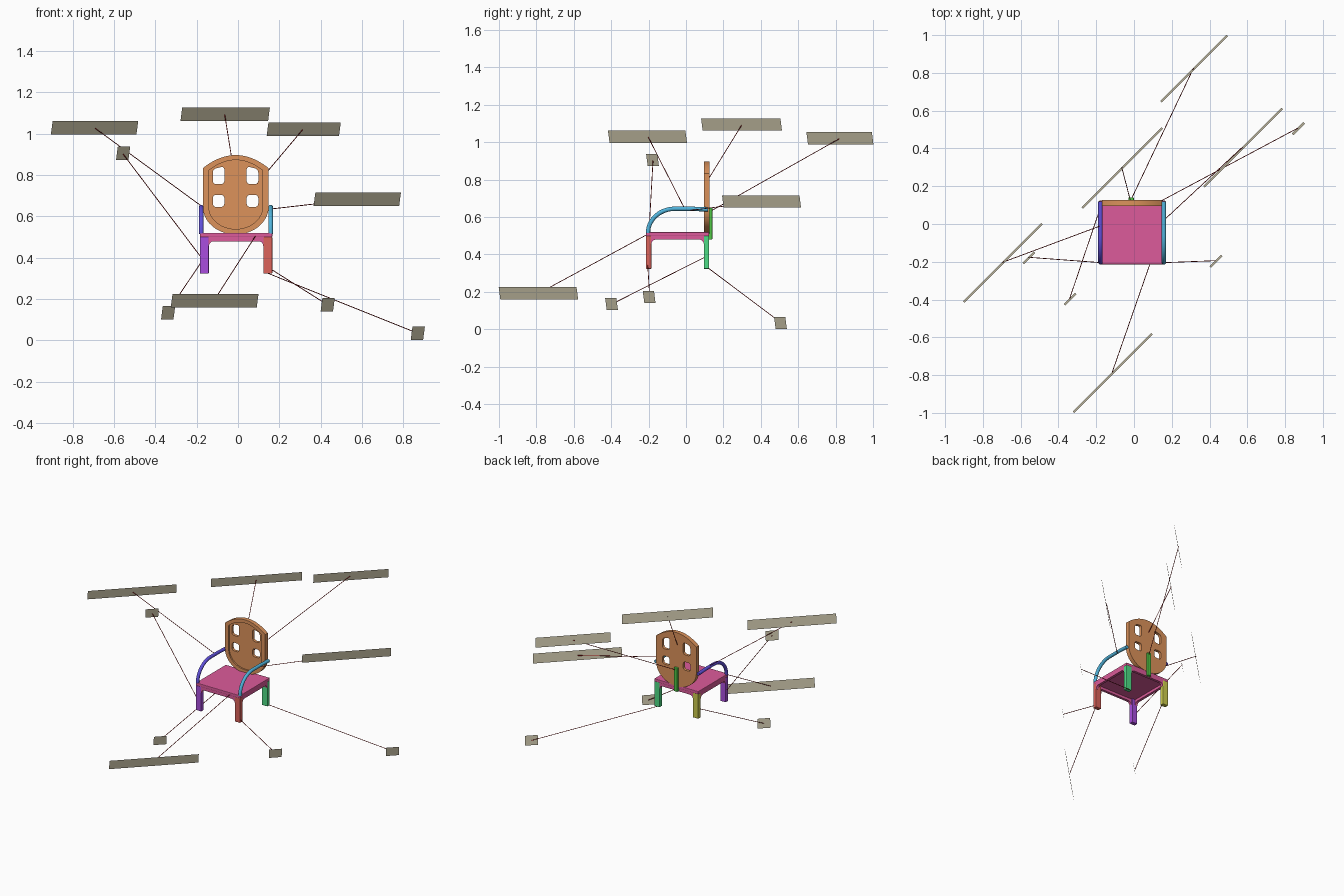
import bpy, bmesh
from math import sin, cos, pi, sqrt
from mathutils import Vector, Matrix

if "Cube" in bpy.data.objects:
    bpy.data.objects.remove(bpy.data.objects["Cube"])

CX = -0.009  # chair centre in x


def paint(ob, name, rgb):
    m = bpy.data.materials.get(name) or bpy.data.materials.new(name)
    m.diffuse_color = (*[c ** 2.2 for c in rgb], 1)
    m.use_nodes = True
    m.node_tree.nodes["Principled BSDF"].inputs["Base Color"].default_value = m.diffuse_color
    ob.data.materials.append(m)
    return ob


def mesh_object(name, bm, mat, rgb):
    me = bpy.data.meshes.new(name)
    bm.to_mesh(me)
    bm.free()
    ob = bpy.data.objects.new(name, me)
    bpy.context.collection.objects.link(ob)
    return paint(ob, mat, rgb)


def add_box(bm, lo, hi, bevel=0.0):
    lo, hi = Vector(lo), Vector(hi)
    mat = Matrix.Translation((lo + hi) / 2) @ Matrix.Diagonal((*(hi - lo), 1))
    vs = bmesh.ops.create_cube(bm, size=1, matrix=mat)["verts"]
    if bevel:
        es = list({e for v in vs for e in v.link_edges})
        bmesh.ops.bevel(bm, geom=es, offset=bevel, segments=2, profile=0.5, affect='EDGES')


def add_prism(bm, pts, depth):
    """Extrude a closed outline of 3D points along a depth vector."""
    f = bm.faces.new([bm.verts.new(p) for p in pts])
    ex = bmesh.ops.extrude_face_region(bm, geom=[f], use_keep_orig=True)["geom"]
    bmesh.ops.translate(bm, vec=depth, verts=[g for g in ex if isinstance(g, bmesh.types.BMVert)])


def curve_to_mesh(name, cu, matrix, mat, rgb):
    tmp = bpy.data.objects.new(name + "_curve", cu)
    bpy.context.collection.objects.link(tmp)
    bpy.context.view_layer.update()
    me = bpy.data.meshes.new_from_object(tmp.evaluated_get(bpy.context.evaluated_depsgraph_get()))
    bpy.data.objects.remove(tmp)
    me.transform(matrix)
    me.materials.clear()
    ob = bpy.data.objects.new(name, me)
    bpy.context.collection.objects.link(ob)
    return paint(ob, mat, rgb)


def smooth(ob):
    bpy.ops.object.select_all(action='DESELECT')
    ob.select_set(True)
    bpy.context.view_layer.objects.active = ob
    bpy.ops.object.shade_smooth_by_angle(angle=0.8)


def flat_panel(name, loops, y0, y1, rgb):
    """Filled outline with holes in the x-z plane, from y0 to y1."""
    cu = bpy.data.curves.new(name, 'CURVE')
    cu.dimensions, cu.fill_mode = '2D', 'BOTH'
    cu.extrude = (y1 - y0) / 2
    for loop in loops:
        sp = cu.splines.new('POLY')
        sp.points.add(len(loop) - 1)
        for p, (x, z) in zip(sp.points, loop):
            p.co = (x, z, 0, 1)
        sp.use_cyclic_u = True
    mat = Matrix.Translation((0, (y0 + y1) / 2, 0)) @ Matrix.Rotation(pi / 2, 4, 'X')
    smooth(curve_to_mesh(name, cu, mat, "back_orange", rgb))


# Seat: slab with four aprons that curve down into the legs
PINK = (0.86, 0.36, 0.60)
X0, X1, Y0, Y1 = -0.184, 0.166, -0.214, 0.124
LW, LD = 0.043, 0.029
bm = bmesh.new()
add_box(bm, (X0, Y0, 0.498), (X1, Y1, 0.519), 0.004)


def apron(a0, a1, leg):
    r = 0.022
    left = [(a0 + leg + r - r * cos(t), 0.457 + r * sin(t)) for t in [i * pi / 10 for i in range(6)]]
    right = [(a0 + a1 - a, z) for a, z in reversed(left)]
    return [(a0, 0.51), (a0, 0.457)] + left + right + [(a1, 0.457), (a1, 0.51)]


for y in (Y0 + 0.001, Y1 - 0.019):
    add_prism(bm, [(x, y, z) for x, z in apron(X0 + 0.001, X1 - 0.001, LW)], (0, 0.018, 0))
for x in (X0 + 0.001, X1 - 0.019):
    add_prism(bm, [(x, y, z) for y, z in apron(Y0 + 0.001, Y1 - 0.001, LD)], (0.018, 0, 0))
bmesh.ops.recalc_face_normals(bm, faces=bm.faces)
mesh_object("seat", bm, "seat_pink", PINK)

# Legs
for name, x, y, rgb in [("front_left_leg", X0, Y0, (0.66, 0.31, 0.87)),
                        ("front_right_leg", X1 - LW, Y0, (0.86, 0.39, 0.36)),
                        ("back_left_leg", X0, Y1 - LD, (0.80, 0.80, 0.31)),
                        ("back_right_leg", X1 - LW, Y1 - LD, (0.31, 0.86, 0.52))]:
    bm = bmesh.new()
    add_box(bm, (x, y, 0.323), (x + LW, y + LD, 0.50), 0.003)
    mesh_object(name, bm, name + "_colour", rgb)

# Back: slab with four rounded windows and a raised rim on its front
ORANGE = (0.86, 0.57, 0.36)


def back_outline(hw, z_side, z_top, z_low, z_bottom, n=24):
    us = [-1 + 2 * i / n for i in range(n + 1)]
    top = [(CX - 0.002 + hw * u, z_side + (z_top - z_side) * (1 - u * u)) for u in us]
    ts = [pi * i / n for i in range(n + 1)]
    low = [(CX - 0.002 + hw * cos(t), z_low - (z_low - z_bottom) * sin(t)) for t in ts]
    return top + low


def window(x0, x1, z0, z1, slope, r=0.016):
    pts = []
    for cx, cz, a in [(x0 + r, z0 + r, pi), (x1 - r, z0 + r, 1.5 * pi), (x1 - r, z1 - r, 0), (x0 + r, z1 - r, pi / 2)]:
        for i in range(5):
            x, z = cx + r * cos(a + i * pi / 8), cz + r * sin(a + i * pi / 8)
            pts.append((x, z + (slope * (x - (x0 + x1) / 2) if cz > (z0 + z1) / 2 else 0)))
    return pts


outer = back_outline(0.159, 0.833, 0.896, 0.645, 0.512)
inner = back_outline(0.130, 0.822, 0.872, 0.645, 0.538)
windows = []
for s in (-1, 1):
    a, b = sorted((CX - 0.003 + s * 0.054, CX - 0.003 + s * 0.110))
    windows += [window(a, b, 0.755, 0.835, -0.25 * s), window(a, b, 0.645, 0.704, 0)]
flat_panel("back_rim", [outer, inner], 0.096, 0.106, ORANGE)
flat_panel("back_panel", [outer] + windows, 0.106, 0.126, ORANGE)

# Connector strip between back and seat
bm = bmesh.new()
add_box(bm, (-0.029, 0.118, 0.480), (-0.001, 0.141, 0.65), 0.003)
mesh_object("back_connector", bm, "connector_green", (0.32, 0.78, 0.28))

# Arms: bent bars rising from the seat front and running to the back
for name, x, rgb in [("left_arm", -0.178, (0.38, 0.32, 0.86)), ("right_arm", 0.158, (0.32, 0.70, 0.86))]:
    cu = bpy.data.curves.new(name, 'CURVE')
    cu.dimensions = '3D'
    cu.bevel_depth, cu.bevel_resolution, cu.use_fill_caps = 0.0115, 6, True
    path = [(-0.06 - 0.143 * cos(t), 0.515 + 0.129 * sin(t)) for t in [i * pi / 28 for i in range(15)]]
    path += [(0.03, 0.644), (0.118, 0.640)]
    sp = cu.splines.new('POLY')
    sp.points.add(len(path) - 1)
    for p, (y, z) in zip(sp.points, path):
        p.co = (x, y, z, 1)
    smooth(curve_to_mesh(name, cu, Matrix(), name + "_colour", rgb))

# Blank tag plates with thin leader lines: centre, half width in x, target
tags = {
    "left_arm": ((-0.694, -0.206, 1.029), 0.207, (-0.178, -0.01, 0.65)),
    "back": ((-0.062, 0.297, 1.094), 0.212, (-0.016, 0.112, 0.79)),
    "connector": ((0.318, 0.823, 1.021), 0.175, (-0.015, 0.13, 0.63)),
    "right_arm": ((0.577, 0.404, 0.682), 0.207, (0.158, 0.02, 0.635)),
    "seat": ((-0.113, -0.789, 0.192), 0.208, (0.085, -0.21, 0.505)),
    "front_left_leg": ((-0.556, -0.179, 0.904), 0.030, (-0.17, -0.205, 0.39)),
    "back_left_leg": ((-0.338, -0.398, 0.134), 0.030, (-0.17, 0.11, 0.39)),
    "front_right_leg": ((0.434, -0.197, 0.172), 0.030, (0.15, -0.205, 0.35)),
    "back_right_leg": ((0.870, 0.505, 0.034), 0.030, (0.13, 0.115, 0.33)),
}
along = Vector((1, 1, 0)).normalized()
up = Vector((0.13, -0.13, 1)).normalized()
behind = up.cross(along) * 0.004
for name, (c, half, target) in tags.items():
    c, target = Vector(c), Vector(target)
    bm = bmesh.new()
    w, h = along * sqrt(2) * half, up * 0.033
    bm.faces.new([bm.verts.new(p) for p in (c - w - h, c + w - h, c + w + h, c - w + h)])
    mesh_object(name + "_tag", bm, "tag_grey", (0.78, 0.75, 0.65))
    start = c + behind
    d = target - start
    bm = bmesh.new()
    bmesh.ops.create_cone(bm, cap_ends=False, segments=8, radius1=0.002, radius2=0.002, depth=d.length,
                          matrix=Matrix.Translation((start + target) / 2) @ d.to_track_quat('Z', 'Y').to_matrix().to_4x4())
    smooth(mesh_object(name + "_leader", bm, "leader_maroon", (0.60, 0.10, 0.10)))
